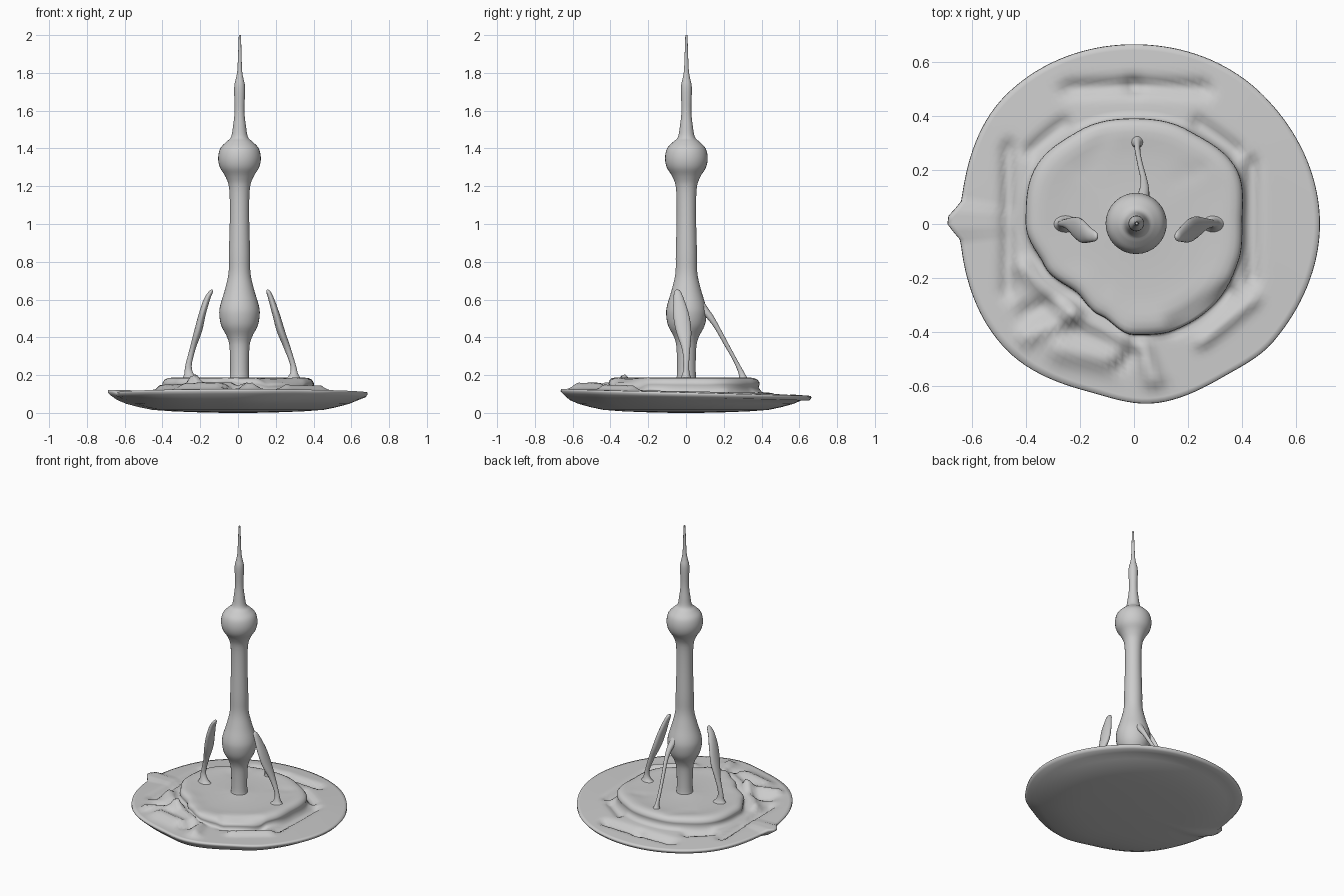
import bpy, bmesh
from math import sin, cos, pi, exp, radians
from mathutils import Vector


def loft(name, rings):
    """Skin a list of equal-length point rings and close both ends."""
    bm = bmesh.new()
    loops = [[bm.verts.new(p) for p in ring] for ring in rings]
    n = len(loops[0])
    for a, b in zip(loops, loops[1:]):
        for i in range(n):
            j = (i + 1) % n
            bm.faces.new((a[i], a[j], b[j], b[i]))
    for loop in (loops[0], loops[-1]):
        mid = sum((v.co for v in loop), Vector()) / n
        c = bm.verts.new(mid)
        for i in range(n):
            bm.faces.new((loop[i], loop[(i + 1) % n], c))
    bmesh.ops.recalc_face_normals(bm, faces=bm.faces)
    for f in bm.faces:
        f.smooth = True
    me = bpy.data.meshes.new(name)
    bm.to_mesh(me)
    bm.free()
    ob = bpy.data.objects.new(name, me)
    bpy.context.collection.objects.link(ob)
    return ob


def spline(pts, steps=5):
    """Catmull-Rom through tuples of any size."""
    out = []
    for i in range(len(pts) - 1):
        p0, p1 = pts[max(i - 1, 0)], pts[i]
        p2, p3 = pts[i + 1], pts[min(i + 2, len(pts) - 1)]
        for s in range(steps):
            t = s / steps
            out.append(tuple(
                b + 0.5 * t * (c - a + t * (2*a - 5*b + 4*c - d + t * (3*(b - c) + d - a)))
                for a, b, c, d in zip(p0, p1, p2, p3)))
    return out + [tuple(pts[-1])]


def around(table, deg):
    """Smoothly interpolate a periodic table of (angle, value)."""
    table = table + [(table[0][0] + 360, table[0][1])]
    for (a, u), (b, v) in zip(table, table[1:]):
        if a <= deg <= b:
            t = (deg - a) / (b - a)
            return u + (v - u) * t * t * (3 - 2 * t)
    return table[0][1]


# Outline of the raised plateau and of the dish rim, by angle
PLATE = [(0, .40), (28, .43), (60, .40), (90, .39), (120, .40), (150, .42), (180, .40),
         (205, .365), (230, .33), (250, .36), (270, .41), (290, .42), (315, .42), (340, .41)]
RIM = [(0, .685), (45, .672), (90, .662), (135, .67), (172, .642), (179, .69), (186, .642),
       (225, .66), (255, .64), (277, .665), (300, .652), (320, .672)]

# Grooves and folds: x1, y1, x2, y2, width, height
FOLDS = [
    (-.465, -.25, -.465, .28, .025, -.028), (.435, -.2, .435, .22, .025, -.03),
    (-.24, .5, 0, .51, .028, -.03), (0, .51, .26, .5, .028, -.03),
    (-.38, .27, -.26, .37, .025, -.025), (.24, .37, .38, .27, .025, -.025),
    (.15, -.37, .34, -.25, .03, -.04), (.25, -.435, .44, -.28, .025, .025),
    (-.41, -.16, -.24, -.32, .03, .03), (-.4, -.42, -.22, -.34, .03, .03),
    (-.24, -.32, -.04, -.42, .035, .035), (-.27, -.46, -.08, -.5, .05, .035),
    (.03, -.46, .07, -.57, .035, .035), (-.33, -.3, -.4, -.33, .03, -.025),
    (-.06, -.53, .0, -.48, .025, -.025), (-.2, .2, -.1, .33, .03, -.008),
    (.14, .17, .25, .2, .03, -.008),
]


def folds(x, y):
    total, p = 0, Vector((x, y))
    for x1, y1, x2, y2, w, h in FOLDS:
        a, d = Vector((x1, y1)), Vector((x2 - x1, y2 - y1))
        t = max(0, min(1, (p - a).dot(d) / d.length_squared))
        total += h * exp(-((p - a - d * t).length / w) ** 2)
    return total


# Crumpled dish with plateau: one continuous skin from top centre to underside centre
def dish_point(k, deg):
    c, s = cos(radians(deg)), sin(radians(deg))
    rp, ro = around(PLATE, deg), around(RIM, deg)
    rim_z = .103 - .018 * s + (.012 if 174 < deg < 184 else 0)
    kind, f, z = k
    if kind == "plate":
        r, amount = rp * f, .5 if f > .6 else 0
    elif kind == "ring":
        r = rp + .012 + (ro - rp - .012) * f
        base = .118 - .008 * s
        z = base + (rim_z + .005 - base) * f
        amount = min(1, (1 - f) * 5)
    else:
        r, amount = ro * f, 0
        if f > .95:
            z = rim_z + z
    x, y = r * c, r * s
    if amount:
        z += folds(x, y) * amount
    return (x, y, z)


stations = [("plate", f, z) for f, z in
            [(.06, .187), (.2, .183), (.35, .18), (.5, .18), (.62, .18), (.72, .182), (.8, .185),
             (.87, .187), (.93, .184), (.97, .176), (.995, .163), (1, .15), (.985, .135)]]
stations += [("ring", i / 13, 0) for i in range(14)]
stations += [("under", f, z) for f, z in
             [(1.003, -.006), (.985, -.02), (.93, .068), (.86, .048), (.76, .03), (.66, .016),
              (.5, .008), (.3, .003), (.1, 0)]]
SEG = 144
loft("crumpled_dish_base", [[dish_point(k, 360 * i / SEG) for i in range(SEG)] for k in stations])


def sweep(name, pts, n=20, steps=5):
    """Horizontal elliptical sections: x, y, z, half width, half depth."""
    loft(name, [[(x + rx * cos(2 * pi * i / n), y + ry * sin(2 * pi * i / n), z)
                 for i in range(n)] for x, y, z, rx, ry in spline(pts, steps)])


# Tower with lower bulge, ball and spire
TOWER = [(.16, .062), (.2, .05), (.34, .052), (.4, .065), (.46, .096), (.52, .107), (.57, .102),
         (.65, .078), (.74, .058), (.85, .056), (1.05, .051), (1.19, .055), (1.25, .074),
         (1.3, .104), (1.35, .113), (1.4, .102), (1.435, .07), (1.46, .045), (1.52, .034),
         (1.6, .026), (1.72, .029), (1.77, .02), (1.81, .013), (1.9, .009), (1.99, .006),
         (2.0, .003)]
sweep("tower", [(.008 + .005 * max(0, z - 1.6), .002, z, r, r) for z, r in TOWER], 32, 4)

# Leaning side blades with flared feet
sweep("left_blade", [
    (-.25, .0, .165, .06, .04), (-.258, .0, .2, .028, .022), (-.262, .002, .25, .017, .014),
    (-.24, .0, .34, .016, .022), (-.212, -.014, .43, .021, .04), (-.19, -.028, .52, .019, .042),
    (-.165, -.04, .6, .017, .028), (-.145, -.045, .64, .012, .018), (-.14, -.046, .652, .004, .006)])
sweep("right_blade", [
    (.29, .0, .165, .06, .04), (.296, .0, .2, .025, .022), (.292, .002, .25, .015, .014),
    (.262, .0, .34, .018, .022), (.228, -.012, .43, .022, .04), (.202, -.026, .52, .02, .042),
    (.177, -.038, .6, .016, .028), (.162, -.045, .64, .012, .018), (.157, -.046, .652, .004, .006)])

# Thin brace behind the tower
sweep("rear_brace", [
    (.012, .305, .165, .035, .03), (.012, .298, .2, .014, .018), (.014, .265, .27, .01, .012),
    (.024, .215, .36, .01, .013), (.036, .165, .45, .012, .015), (.038, .125, .51, .018, .022),
    (.03, .085, .56, .025, .028), (.02, .055, .61, .025, .025)], 16)
